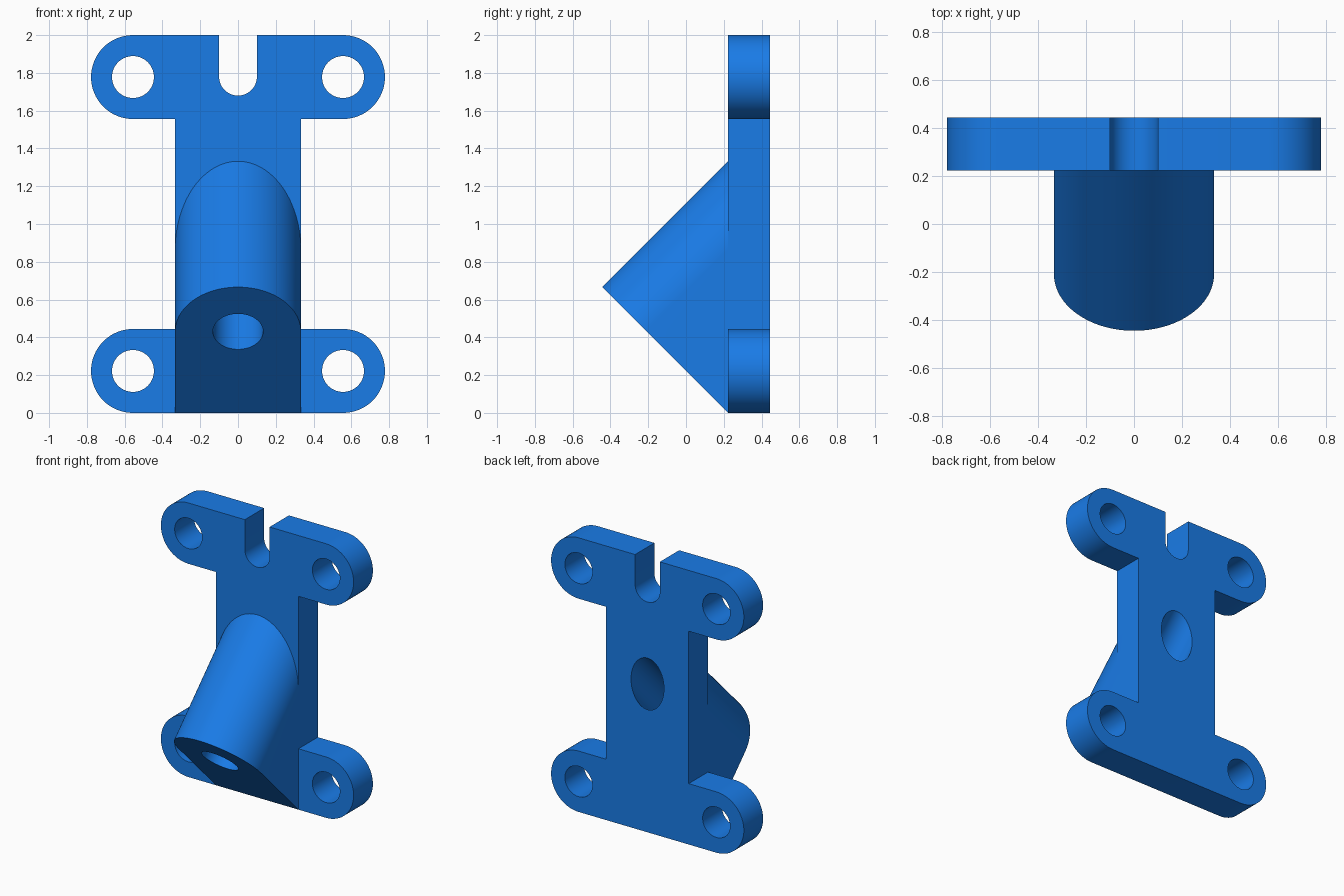
import bpy, bmesh
from math import sin, cos, pi, radians, sqrt
from mathutils import Vector, Matrix

if "Cube" in bpy.data.objects:
    bpy.data.objects.remove(bpy.data.objects["Cube"])

FRONT, BACK = 0.222, 0.444      # plate depth range in y
HALF = 0.333                    # half width of web and boss
TAB_X, TAB_R = 0.556, 0.222     # mounting ear centre and radius
AXIS = Vector((0, 1, 1)).normalized()    # boss axis
UP = Vector((0, -1, 1)).normalized()     # upward direction on the boss end face


def arc(cx, cy, r, a0, a1, n=32):
    return [(cx + r * cos(radians(a0 + (a1 - a0) * i / n)),
             cy + r * sin(radians(a0 + (a1 - a0) * i / n))) for i in range(n + 1)]


def prism(name, front, back):
    """Solid between two matching loops of points."""
    bm = bmesh.new()
    a = [bm.verts.new(p) for p in front]
    b = [bm.verts.new(p) for p in back]
    bm.faces.new(a)
    bm.faces.new(b[::-1])
    for i in range(len(a)):
        j = (i + 1) % len(a)
        bm.faces.new((a[j], a[i], b[i], b[j]))
    bmesh.ops.recalc_face_normals(bm, faces=bm.faces)
    mesh = bpy.data.meshes.new(name)
    bm.to_mesh(mesh)
    bm.free()
    obj = bpy.data.objects.new(name, mesh)
    bpy.context.collection.objects.link(obj)
    return obj


def cylinder(name, centre, direction, radius, length):
    bpy.ops.mesh.primitive_cylinder_add(vertices=64, radius=radius, depth=length, location=centre)
    obj = bpy.context.object
    obj.name = name
    obj.rotation_euler = direction.to_track_quat('Z', 'Y').to_euler()
    return obj


def combine(target, tool, operation):
    tool.hide_render = True
    mod = target.modifiers.new(operation.title(), 'BOOLEAN')
    mod.operation, mod.solver, mod.object = operation, 'EXACT', tool
    bpy.context.view_layer.objects.active = target
    bpy.ops.object.modifier_apply(modifier=mod.name)
    bpy.data.objects.remove(tool)


# Plate: half outline with ears and top slot, mirrored in x
half = arc(TAB_X, TAB_R, TAB_R, -90, 90)
half += [(HALF, 2 * TAB_R), (HALF, 2 - 2 * TAB_R)]
half += arc(TAB_X, 2 - TAB_R, TAB_R, -90, 90)
half += [(0.1, 2.0)] + arc(0, 1.78, 0.1, 0, -90, 16)
outline = half + [(-x, z) for x, z in half[-2::-1]]
bracket = prism("mounting_bracket",
                [(x, FRONT, z) for x, z in outline],
                [(x, BACK, z) for x, z in outline])

# Slanted boss: round-topped profile swept along the axis into the plate
base = Vector((0, FRONT, 0))
bore_v = (2 * HALF) * sqrt(2) - HALF
profile = [(HALF, 0)] + arc(0, bore_v, HALF, 0, 180, 64) + [(-HALF, 0)]
end = [base + Vector((u, 0, 0)) + UP * v for u, v in profile]
root = [p + AXIS * ((FRONT + 0.1 - p.y) / AXIS.y) for p in end]
combine(bracket, prism("slanted_boss", end, root), 'UNION')

# Bore along the boss axis, out through the back of the plate
combine(bracket, cylinder("bore_cutter", base + UP * bore_v, AXIS, 0.133, 4), 'DIFFERENCE')

# Four screw holes
for x in (-TAB_X, TAB_X):
    for z in (TAB_R, 2 - TAB_R):
        hole = cylinder("screw_hole_cutter", (x, (FRONT + BACK) / 2, z), Vector((0, 1, 0)), 0.111, 0.5)
        combine(bracket, hole, 'DIFFERENCE')

# Blue finish and smooth round surfaces
blue = bpy.data.materials.new("blue")
blue.diffuse_color = (0.01, 0.2, 0.8, 1)
blue.use_nodes = True
blue.node_tree.nodes["Principled BSDF"].inputs["Base Color"].default_value = blue.diffuse_color
bracket.data.materials.clear()
bracket.data.materials.append(blue)
bpy.ops.object.select_all(action='DESELECT')
bracket.select_set(True)
bpy.context.view_layer.objects.active = bracket
bpy.ops.object.shade_smooth_by_angle(angle=radians(30))
